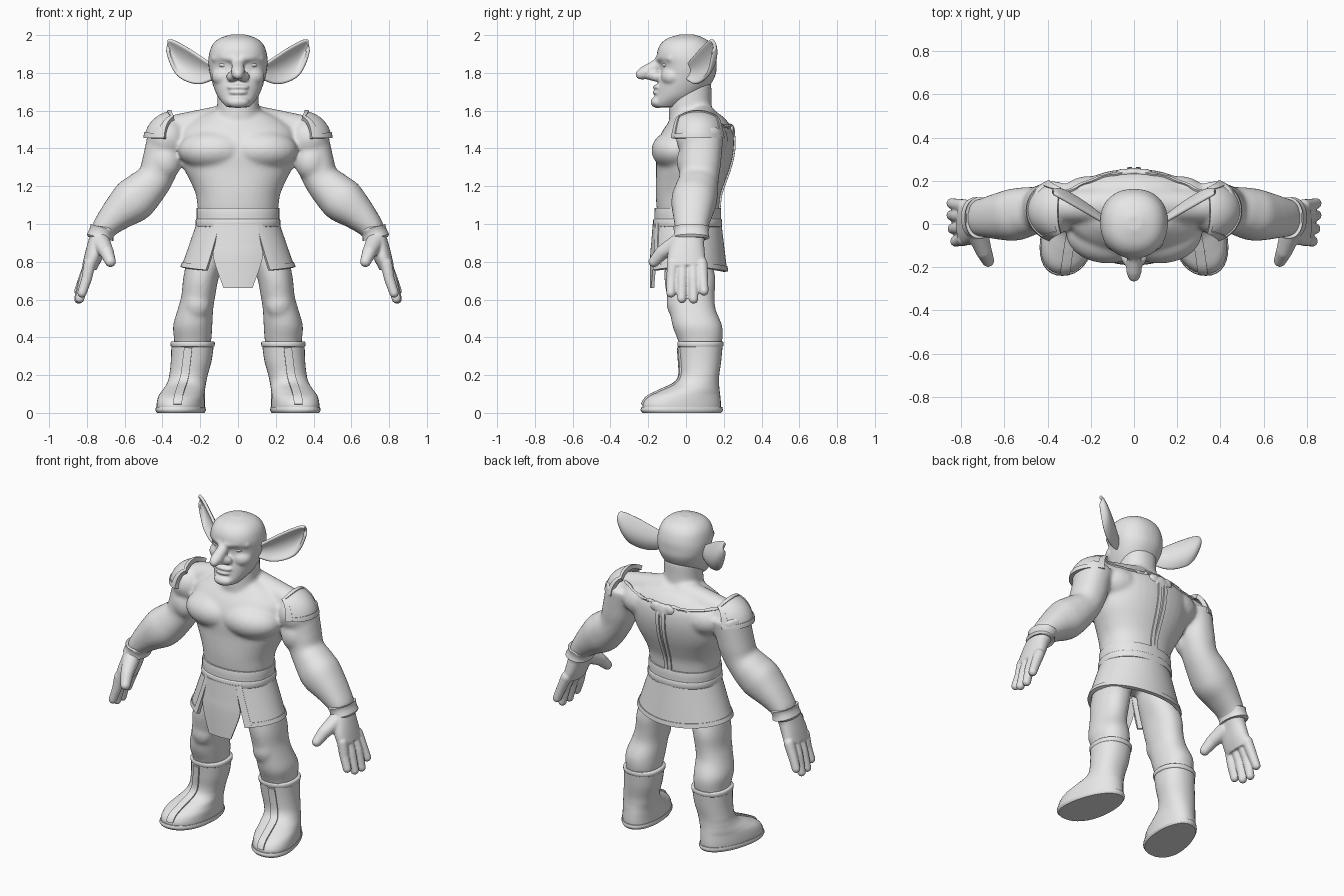
import bpy, bmesh, math
from mathutils import Vector, Matrix

if "Cube" in bpy.data.objects:
    bpy.data.objects.remove(bpy.data.objects["Cube"], do_unlink=True)

grey = bpy.data.materials.new("light_grey")
grey.use_nodes = True
grey.diffuse_color = (0.8, 0.8, 0.8, 1)
grey.node_tree.nodes["Principled BSDF"].inputs["Base Color"].default_value = (0.8, 0.8, 0.8, 1)
X, Y, Z = Vector((1, 0, 0)), Vector((0, 1, 0)), Vector((0, 0, 1))
MIRROR = ("MIRROR", {})
SPLIT = ("EDGE_SPLIT", {"split_angle": math.radians(40)})


def thick(t):
    return ("SOLIDIFY", {"thickness": t, "offset": 0})


def skin(voxel, smooth):
    return [("REMESH", {"mode": "VOXEL", "voxel_size": voxel, "use_smooth_shade": True}),
            ("SMOOTH", {"factor": 0.5, "iterations": smooth})]


def make(name, bm, mods=()):
    bmesh.ops.recalc_face_normals(bm, faces=bm.faces)
    mesh = bpy.data.meshes.new(name)
    bm.to_mesh(mesh)
    bm.free()
    mesh.shade_smooth()
    mesh.materials.append(grey)
    ob = bpy.data.objects.new(name, mesh)
    bpy.context.collection.objects.link(ob)
    for kind, settings in mods:
        mod = ob.modifiers.new(kind.title(), kind)
        for key, value in settings.items():
            setattr(mod, key, value)
    return ob


def spline(rows, k=6):
    # smooth curve through rows of values
    ends = [rows[0], *rows, rows[-1]]
    out = []
    for i in range(len(rows) - 1):
        for j in range(k):
            t = j / k
            out.append([0.5 * (2*q + (r-p)*t + (2*p - 5*q + 4*r - s)*t*t + (3*q - p - 3*r + s)*t**3)
                        for p, q, r, s in zip(*ends[i:i + 4])])
    return out + [list(rows[-1])]


def loft(bm, rows, side=1, flat=True, n=36, power=2.2, k=6):
    # closed tube through rows of (x, y, z, half width, half depth)
    rows = spline(rows, k)
    rings = []
    for i, (x, y, z, a, b) in enumerate(rows):
        u, v = X, Y
        if not flat:
            t = Vector(rows[min(i + 1, len(rows) - 1)][:3]) - Vector(rows[max(i - 1, 0)][:3])
            u = Y.cross(t).normalized()
            v = t.cross(u).normalized()
        ring = []
        for j in range(n):
            c, s = math.cos(math.tau * j / n), math.sin(math.tau * j / n)
            p = Vector((x, y, z)) + u * math.copysign(abs(c)**(2/power), c) * a \
                + v * math.copysign(abs(s)**(2/power), s) * b
            ring.append(bm.verts.new((p.x * side, p.y, p.z)))
        rings.append(ring)
    for r, q in zip(rings, rings[1:]):
        for j in range(n):
            bm.faces.new((r[j], r[(j + 1) % n], q[(j + 1) % n], q[j]))
    bm.faces.new(rings[0])
    bm.faces.new(rings[-1])


def profile(rows, x=0):
    # rows of (z, front y, back y, half width)
    return [(x, (f + b) / 2, z, w, (b - f) / 2) for z, f, b, w in rows]


def blob(bm, centre, radii, side=1):
    m = Matrix.Translation((centre[0] * side, centre[1], centre[2])) @ Matrix.Diagonal((*radii, 1))
    bmesh.ops.create_icosphere(bm, subdivisions=4, radius=1, matrix=m)


def limb(bm, balls, side=1):
    # tapered capsules joining balls of (x, y, z, radius)
    for pair in zip(balls, balls[1:]):
        verts = []
        for x, y, z, r in pair:
            for i in range(120):
                h = 1 - 2 * (i + 0.5) / 120
                w, a = math.sqrt(1 - h * h), i * 2.39996
                verts.append(bm.verts.new((side * (x + r*w*math.cos(a)), y + r*w*math.sin(a), z + r*h)))
        res = bmesh.ops.convex_hull(bm, input=verts)
        inner = [g for g in res["geom_interior"] if isinstance(g, bmesh.types.BMVert)]
        bmesh.ops.delete(bm, geom=inner, context="VERTS")


def patch(name, rows, mods):
    bm = bmesh.new()
    grid = [[bm.verts.new(p) for p in row] for row in rows]
    for r, q in zip(grid, grid[1:]):
        for j in range(len(r) - 1):
            bm.faces.new((r[j], r[j + 1], q[j + 1], q[j]))
    return make(name, bm, mods)


def surface(name, func, box, thickness, n=24):
    u0, u1, v0, v1 = box
    rows = [[func(u0 + (u1 - u0) * i / n, v0 + (v1 - v0) * j / n) for j in range(n + 1)] for i in range(n + 1)]
    patch(name, rows, [MIRROR, thick(thickness), SPLIT])


def ribbon(name, path, axis, width, target):
    rows = [[Vector(p) + axis * width * (j / 4 - 0.5) for j in range(5)] for p in spline(path, 10)]
    patch(name, rows, [MIRROR, ("SHRINKWRAP", {"target": target, "offset": 0.004}), thick(0.01), SPLIT])


# body: torso, neck, arms and legs fused together
bm = bmesh.new()
loft(bm, profile([(0.9, -.11, .13, .16), (1.05, -.15, .17, .208), (1.15, -.16, .182, .222), (1.22, -.16, .205, .25),
                  (1.29, -.158, .23, .285), (1.36, -.16, .248, .305), (1.43, -.152, .255, .312), (1.5, -.12, .245, .3),
                  (1.56, -.075, .205, .225), (1.6, -.05, .15, .13)]))
loft(bm, profile([(1.45, -.1, .19, .15), (1.53, -.09, .165, .125), (1.6, -.09, .138, .112), (1.75, -.08, .135, .108)]))
for s in (1, -1):
    blob(bm, (.12, -.04, 1.39), (.195, .143, .112), s)          # chest
    blob(bm, (.21, .09, 1.45), (.15, .132, .11), s)             # shoulder blade
    limb(bm, [(.06, .09, 1.55, .085), (.33, .08, 1.505, .075)], s)
    blob(bm, (.375, .066, 1.45), (.108, .118, .113), s)         # shoulder
    blob(bm, (.385, .03, 1.33), (.085, .08, .1), s)             # upper arm
    loft(bm, [(.37, .085, 1.5, .1, .115), (.392, .08, 1.4, .1, .112), (.41, .075, 1.32, .1, .11),
              (.44, .068, 1.24, .095, .105), (.5, .056, 1.175, .11, .115), (.56, .042, 1.12, .118, .12),
              (.63, .035, 1.06, .095, .107), (.69, .03, 1.0, .073, .092), (.722, .028, .955, .062, .084)],
         s, flat=False)
    loft(bm, [(.13, .01, .95, .08, .1), (.16, .01, .85, .1, .115), (.195, .02, .72, .094, .135),
              (.21, .025, .62, .09, .127), (.225, .035, .55, .094, .122), (.24, .06, .46, .104, .132),
              (.24, .075, .38, .098, .117), (.25, .075, .28, .09, .09)], s)
    blob(bm, (.215, -.045, .58), (.07, .058, .085), s)          # knee
body = make("body", bm, skin(0.01, 16))

# hands
bm = bmesh.new()
loft(bm, [(.715, .03, .97, .056, .078), (.728, .022, .94, .054, .08), (.742, .01, .9, .052, .088),
          (.765, .002, .83, .048, .1), (.787, .004, .77, .04, .1)], flat=False)
for x, y, spread, tip in ((-.012, -.07, -.08, .635), (0, -.018, -.022, .605), (.005, .036, .04, .602),
                          (.005, .083, .095, .645)):
    limb(bm, [(.785, y, .79, .032), (.813 + x, (y + spread) / 2, .71, .028), (.838 + x, spread, tip, .025)])
limb(bm, [(.725, -.04, .9, .05), (.695, -.125, .85, .038), (.675, -.17, .8, .029)])
make("hands", bm, skin(0.006, 6) + [MIRROR])

# head with brow, cheeks, nose, mouth and chin
bm = bmesh.new()
loft(bm, profile([(2.004, -.03, .04, .035), (1.982, -.1, .1, .1), (1.945, -.14, .14, .138), (1.89, -.155, .16, .155),
                  (1.84, -.136, .162, .156), (1.79, -.14, .157, .148), (1.73, -.152, .125, .131),
                  (1.68, -.16, .075, .11), (1.645, -.17, .02, .085), (1.618, -.165, -.03, .06)]))
limb(bm, [(0, -.125, 1.868, .03), (0, -.16, 1.835, .034), (0, -.215, 1.802, .037), (0, -.24, 1.792, .028)])
blob(bm, (0, -.148, 1.724), (.06, .028, .016))
blob(bm, (0, -.15, 1.696), (.05, .028, .015))
blob(bm, (0, -.15, 1.645), (.06, .038, .032))
for s in (1, -1):
    limb(bm, [(.02, -.14, 1.875, .024), (.07, -.118, 1.884, .024), (.118, -.08, 1.876, .022)], s)
    limb(bm, [(.01, -.185, 1.79, .03), (.034, -.155, 1.78, .028)], s)
    blob(bm, (.07, -.07, 1.78), (.07, .062, .055), s)
make("head", bm, skin(0.006, 14))
bm = bmesh.new()
blob(bm, (.07, -.102, 1.842), (.032, .023, .016))
make("eyes", bm, [MIRROR])

# ears: cupped leaves, rows of (x, lower z, upper z)
ear = spline([(.12, 1.77, 1.845), (.15, 1.758, 1.855), (.2, 1.742, 1.888), (.26, 1.75, 1.928),
              (.32, 1.785, 1.962), (.355, 1.85, 1.976), (.374, 1.92, 1.972)], 4)
rows = []
for x, low, high in ear:
    row = []
    for j in range(13):
        v = j / 6 - 1
        cup = (high - low) * 0.24 * (1 - v * v)
        row.append((x, .005 + (x - .14) * .57 + cup, low + (high - low) * j / 12))
    rows.append(row)
patch("ears", rows, [MIRROR, thick(0.018), ("SUBSURF", {"levels": 1, "render_levels": 1})])

# boots with sole, cuff and front strip
def footwear(name, rows, k=6):
    bm = bmesh.new()
    loft(bm, [(x, (f + b) / 2, z, w, (b - f) / 2) for x, f, b, z, w in rows], k=k)
    for v in bm.verts:
        low = min(1, max(0, (.2 - v.co.z) / .1))
        v.co.x = .285 + (v.co.x - .285) * (1 - .6 * v.co.y * low) - (v.co.y - .07) * .15 * low
    return make(name, bm, [MIRROR, SPLIT])


boots = footwear("boots", [(.24, -.042, .195, .37, .113), (.247, -.035, .187, .28, .108), (.262, -.033, .176, .2, .102),
                           (.272, -.06, .175, .155, .105), (.28, -.13, .178, .12, .112), (.283, -.2, .182, .085, .118),
                           (.285, -.228, .185, .05, .12), (.285, -.23, .185, .02, .12)])
footwear("soles", [(.285, -.23, .186, 0, .118), (.285, -.24, .195, .014, .125), (.285, -.236, .192, .03, .123)], 3)
footwear("boot_cuffs", [(.241, -.041, .193, .35, .112), (.24, -.045, .198, .355, .116),
                        (.24, -.046, .199, .372, .117), (.24, -.042, .195, .378, .112)], 2)
ribbon("boot_strips", [(.265, -.045, .345), (.272, -.037, .28), (.282, -.035, .2), (.293, -.06, .157),
                       (.305, -.13, .122), (.315, -.2, .087), (.32, -.235, .045)], X, .045, boots)

# belt
bm = bmesh.new()
loft(bm, profile([(1.02, -.168, .186, .219), (1.078, -.167, .186, .22), (1.085, -.163, .182, .216)]), k=2)
loft(bm, profile([(.985, -.17, .186, .219), (.99, -.174, .191, .224), (1.02, -.174, .191, .224),
                  (1.026, -.169, .187, .22)]), k=2)
make("belt", bm, [SPLIT])

# skirt panels from front edge (u = 0) to back centre (u = 1)
def skirt(u, v):
    start = math.radians(26 + 8 * v)
    a = start + (math.pi - start) * u
    z = 1.0 - .25 * v + .022 * v * math.sin(a)**2
    return (math.sin(a) * (.214 + .08 * v), .006 - math.cos(a) * (.176 + .03 * v), z)


surface("skirt", skirt, (0, 1, 0, 1), .012)
surface("skirt_hem", skirt, (0, 1, .9, 1.01), .022)
surface("skirt_front_trim", skirt, (0, .06, 0, 1.01), .022)

# front cloth
rows = [[(w * (j / 6 - 1), y + 1.2 * (w * (j / 6 - 1))**2, z) for j in range(13)]
        for w, y, z in spline([(.1, -.168, 1.0), (.118, -.176, .9), (.128, -.182, .82), (.075, -.183, .66)], 5)]
patch("front_cloth", rows, [thick(.016), SPLIT])

# shoulder pads with raised rims, u from front to back, v from outer edge to neck
def pad(u, v):
    w, e = 2 * u - 1, math.radians(4 + 78 * v)
    return (.33 + .158 * math.cos(e) * math.sqrt(max(0, 1 - .87 * w * w)),
            .062 + w * (.13 - .03 * v), 1.447 + .146 * math.sin(e) * (1 - .22 * w * w))


surface("shoulder_pads", pad, (0, 1, 0, 1), .014)
for name, box in (("lower", (0, 1, -.01, .13)), ("upper", (0, 1, .9, 1)),
                  ("front", (0, .06, 0, 1)), ("back", (.94, 1, 0, 1))):
    surface("pad_" + name + "_rims", pad, box, .026)

# wrist bands
bm = bmesh.new()
loft(bm, [(.712, .028, .985, .064, .09), (.713, .028, .98, .072, .096), (.718, .028, .965, .068, .092),
          (.725, .028, .945, .068, .092), (.73, .028, .928, .072, .096), (.731, .028, .923, .062, .088)],
     flat=False, k=2)
make("wrist_bands", bm, [MIRROR, SPLIT])

# back harness: collar straps, spine straps and boss
ribbon("collar_straps", [(.33, .15, 1.55), (.24, .2, 1.54), (.14, .22, 1.515), (.08, .235, 1.525), (.03, .24, 1.51)],
       Z, .02, body)
ribbon("spine_straps", [(.02, .25, 1.48), (.02, .26, 1.4), (.018, .23, 1.28), (.014, .19, 1.17), (.012, .18, 1.08)],
       X, .022, body)
bm = bmesh.new()
blob(bm, (0, .24, 1.48), (.052, .02, .05))
for s in (1, -1):
    blob(bm, (.045, .236, 1.498), (.04, .02, .032), s)
make("back_boss", bm, skin(0.006, 3))
